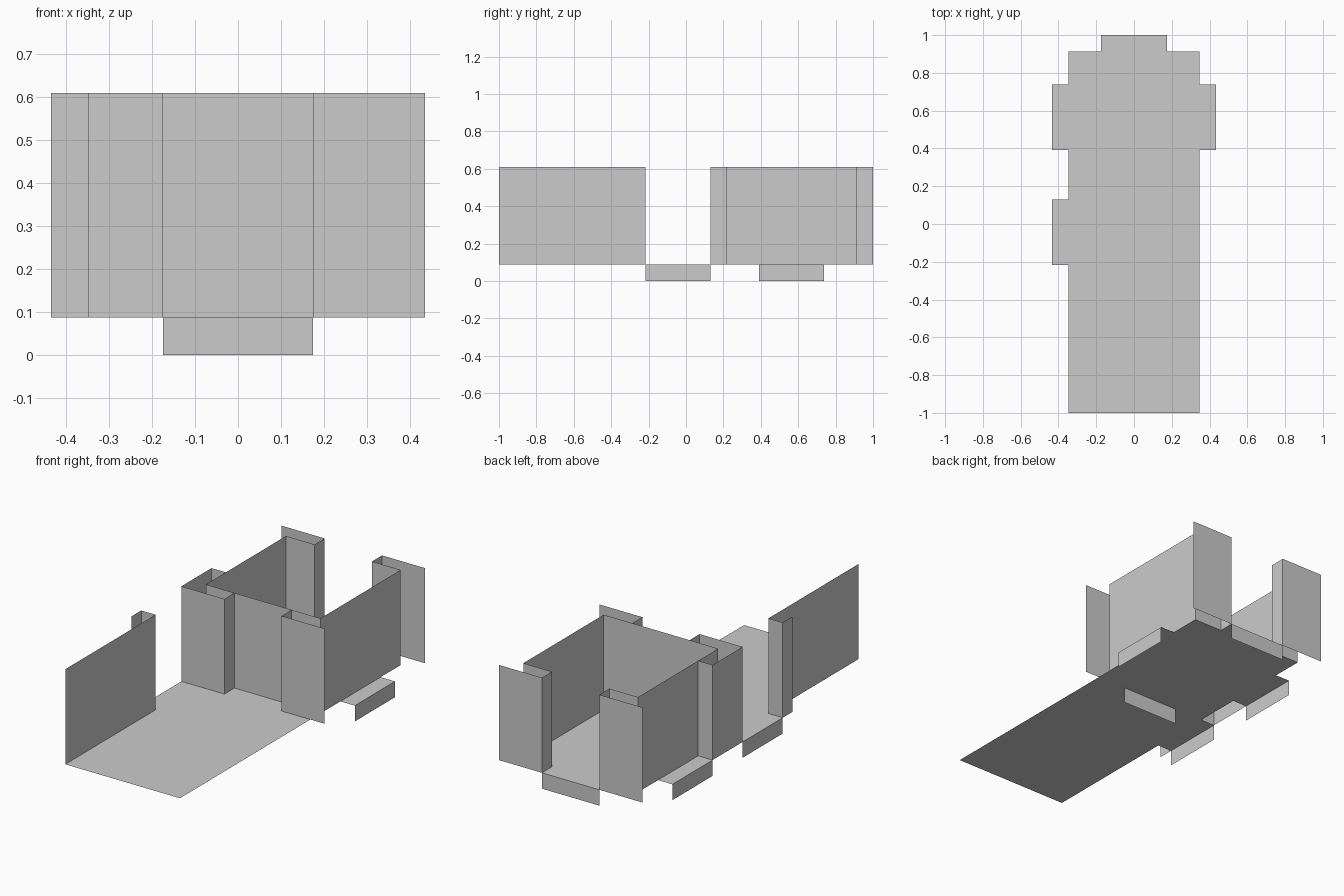
import bpy
import bmesh

cube = bpy.data.objects.get("Cube")
if cube:
    bpy.data.objects.remove(cube, do_unlink=True)

# Everything sits on a square module: 23 modules along the length
U = 2 / 23
FLOOR, TOP = 1, 7

grey = bpy.data.materials.new("plain_grey")
grey.use_nodes = True
colour = (0.6, 0.6, 0.6, 1)
grey.diffuse_color = colour
grey.node_tree.nodes["Principled BSDF"].inputs["Base Color"].default_value = colour


def place(bm, x, y, z):
    return bm.verts.new((x * U, y * U - 1, z * U))


def finish(name, bm):
    mesh = bpy.data.meshes.new(name)
    bm.to_mesh(mesh)
    bm.free()
    mesh.materials.append(grey)
    obj = bpy.data.objects.new(name, mesh)
    bpy.context.collection.objects.link(obj)
    return obj


def wall(name, path, low=FLOOR, high=TOP):
    """Folded sheet: a plan path raised from low to high."""
    bm = bmesh.new()
    rows = [(place(bm, x, y, low), place(bm, x, y, high)) for x, y in path]
    for (a, b), (c, d) in zip(rows, rows[1:]):
        bm.faces.new((a, c, d, b))
    return finish(name, bm)


def step(name, inner, outer):
    """Ledge at floor height with a skirt folded down along its outer edge."""
    bm = bmesh.new()
    a, b = [place(bm, x, y, FLOOR) for x, y in inner]
    c, d = [place(bm, x, y, FLOOR) for x, y in outer]
    e, f = [place(bm, x, y, 0) for x, y in outer]
    bm.faces.new((a, c, d, b))
    bm.faces.new((c, e, f, d))
    return finish(name, bm)


# Main floor
bm = bmesh.new()
bm.faces.new([place(bm, x, y, FLOOR) for x, y in ((-4, 0), (4, 0), (4, 22), (-4, 22))])
finish("floor", bm)

# Ledges outside the floor, and the riser beneath it
step("right_front_step", ((-4, 13), (-4, 9)), ((-5, 13), (-5, 9)))
step("right_rear_step", ((-4, 20), (-4, 16)), ((-5, 20), (-5, 16)))
step("left_rear_step", ((4, 16), (4, 20)), ((5, 16), (5, 20)))
step("back_step", ((2, 22), (-2, 22)), ((2, 23), (-2, 23)))
wall("inner_riser", [(-2, 13), (2, 13)], 0, FLOOR)

# Open side screen with its folded return
wall("front_side_wall", [(-5, 8), (-5, 9), (-4, 9), (-4, 0)])

# Rear room: flared doorway at the back, closed on the other sides
wall("room_walls", [(-5, 23), (-2, 23), (-2, 22), (-4, 22), (-4, 14),
                    (4, 14), (4, 22), (2, 22), (2, 23), (5, 23)])

# Pocket panels standing in front of the room
wall("right_pocket_panel", [(-4, 16), (-5, 16), (-5, 13), (-2, 13), (-2, 14)])
wall("left_pocket_panel", [(2, 14), (2, 13), (5, 13)])
